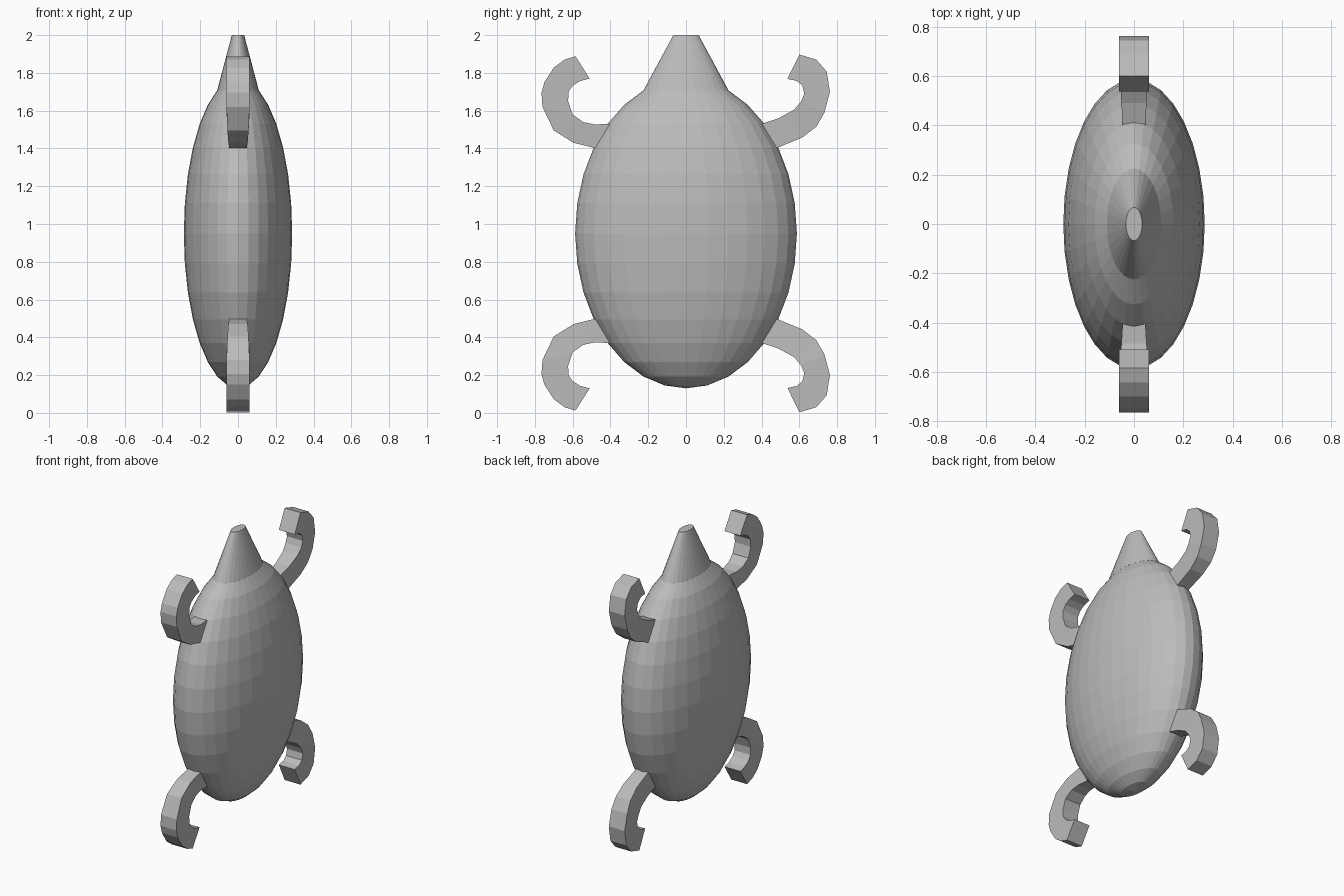
import bpy
import bmesh

if "Cube" in bpy.data.objects:
    bpy.data.objects.remove(bpy.data.objects["Cube"])

grey = bpy.data.materials.new("plain grey")
grey.diffuse_color = (0.5, 0.5, 0.5, 1)
grey.use_nodes = True
grey.node_tree.nodes["Principled BSDF"].inputs["Base Color"].default_value = grey.diffuse_color

MID_Z = 0.95      # height of the body's centre
RX, RY, RZ = 0.287, 0.587, 0.82


def finish(name, bm):
    bmesh.ops.recalc_face_normals(bm, faces=bm.faces[:])
    mesh = bpy.data.meshes.new(name)
    bm.to_mesh(mesh)
    bm.free()
    mesh.materials.append(grey)
    obj = bpy.data.objects.new(name, mesh)
    bpy.context.collection.objects.link(obj)
    return obj


# Flattened egg-shaped body
bm = bmesh.new()
bmesh.ops.create_uvsphere(bm, u_segments=32, v_segments=16, radius=1)
bmesh.ops.scale(bm, vec=(RX, RY, RZ), verts=bm.verts[:])
bmesh.ops.translate(bm, vec=(0, 0, MID_Z), verts=bm.verts[:])
finish("body", bm)

# Tapered neck, continuing from a ring of the body
bm = bmesh.new()
bmesh.ops.create_cone(bm, cap_ends=True, segments=32, radius1=0.225,
                      radius2=0.067, depth=0.292)
bmesh.ops.scale(bm, vec=(RX / RY, 1, 1), verts=bm.verts[:])
bmesh.ops.translate(bm, vec=(0, 0, 1.854), verts=bm.verts[:])
finish("neck", bm)


def hook(name, outer, inner, flip):
    """Curved limb: a square tube through paired outer and inner (y, z) points."""
    bm = bmesh.new()
    rings = []
    for i, (o, n) in enumerate(zip(outer, inner)):
        w = 0.046 + 0.015 * min(1, i / 3)
        ring = []
        for x, (y, z) in ((-w, o), (w, o), (w, n), (-w, n)):
            ring.append(bm.verts.new((x, y, 2 * MID_Z - z if flip else z)))
        rings.append(ring)
    for a, b in zip(rings, rings[1:]):
        for k in range(4):
            m = (k + 1) % 4
            bm.faces.new((a[k], a[m], b[m], b[k]))
    bm.faces.new(rings[0])
    bm.faces.new(rings[-1])
    finish(name, bm)


# Limb outlines on the -y and +y sides
front_outer = [(-.475, 1.40), (-.595, 1.43), (-.70, 1.495), (-.76, 1.62),
               (-.765, 1.695), (-.75, 1.75), (-.70, 1.828), (-.643, 1.87), (-.585, 1.888)]
front_inner = [(-.40, 1.53), (-.484, 1.527), (-.545, 1.54), (-.60, 1.58),
               (-.624, 1.65), (-.622, 1.70), (-.60, 1.732), (-.56, 1.757), (-.51, 1.77)]
back_outer = [(.475, 1.40), (.616, 1.458), (.69, 1.515), (.733, 1.59),
              (.762, 1.70), (.745, 1.807), (.69, 1.87), (.60, 1.897)]
back_inner = [(.40, 1.53), (.49, 1.56), (.574, 1.606), (.61, 1.65),
              (.626, 1.69), (.616, 1.733), (.585, 1.758), (.537, 1.768)]

for level, flip in (("upper", False), ("lower", True)):
    hook(f"{level}_front_limb", front_outer, front_inner, flip)
    hook(f"{level}_back_limb", back_outer, back_inner, flip)
